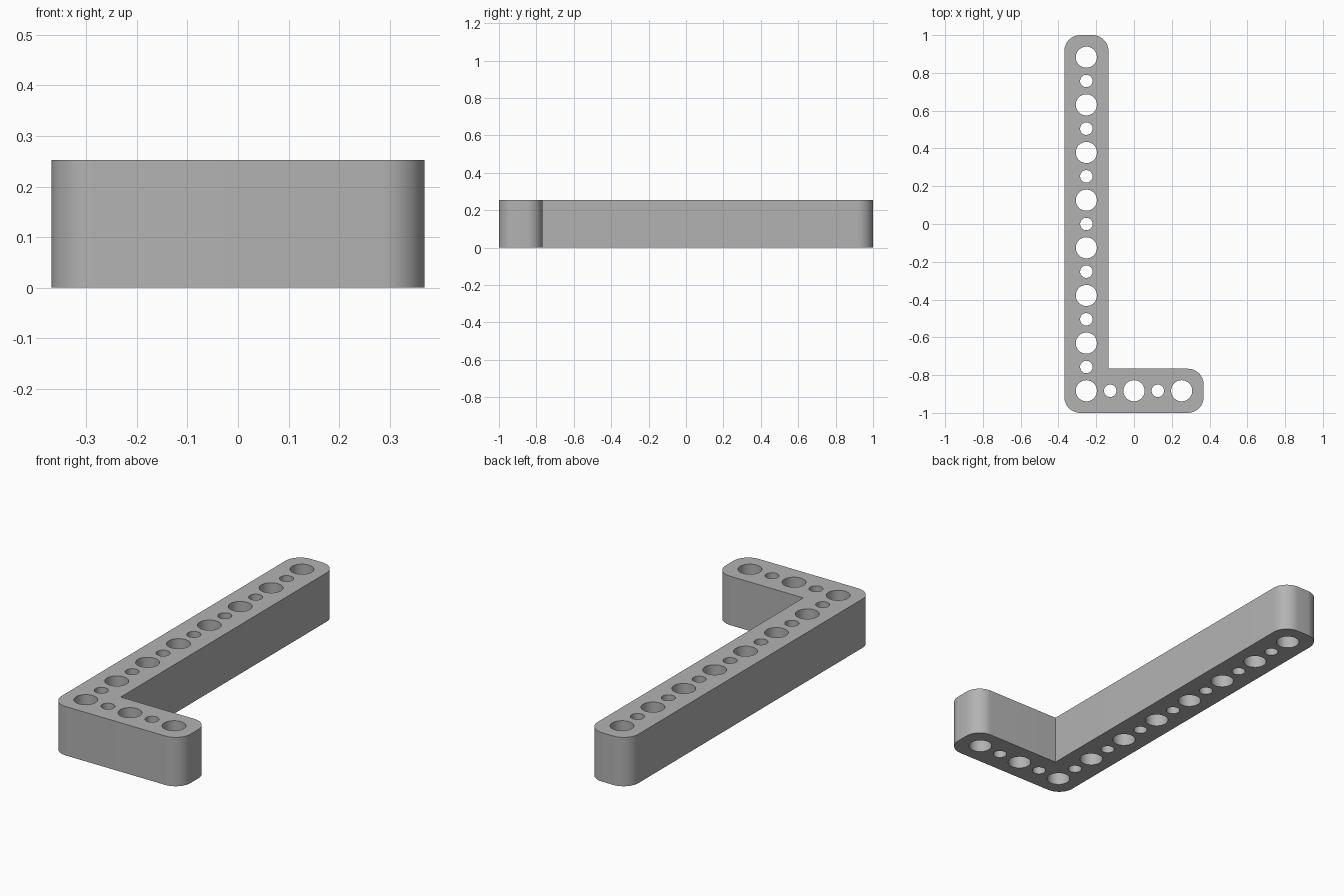
import bpy, bmesh, math
from mathutils import Vector

cube = bpy.data.objects.get("Cube")
if cube:
    bpy.data.objects.remove(cube, do_unlink=True)

HALF_X, HEIGHT, WIDTH = 0.369, 0.253, 0.234
CORNER = 0.085
PITCH = 0.2523
BIG, SMALL = 0.056, 0.033

grey = bpy.data.materials.new("grey plastic")
grey.use_nodes = True
colour = (0.45, 0.45, 0.45, 1)
grey.diffuse_color = colour
grey.node_tree.nodes["Principled BSDF"].inputs["Base Color"].default_value = colour


def arc(cx, cy, r, start, sweep, steps):
    return [(cx + r * math.cos(start + sweep * i / steps),
             cy + r * math.sin(start + sweep * i / steps)) for i in range(steps + 1)]


# L-shaped outline: (corner x, corner y, direction towards the inside, arc start in quarter turns)
inner = (-HALF_X + WIDTH, -1 + WIDTH)
corners = [(-HALF_X, -1, 1, 1, 2), (HALF_X, -1, -1, 1, 3),
           (HALF_X, inner[1], -1, -1, 0), None,
           (inner[0], 1, -1, -1, 0), (-HALF_X, 1, 1, -1, 1)]
outline = []
for c in corners:
    if c is None:
        outline.append(inner)
    else:
        x, y, dx, dy, q = c
        outline += arc(x + dx * CORNER, y + dy * CORNER, CORNER,
                       q * math.pi / 2, math.pi / 2, 12)

# Alternating large and small holes along both arms
x0, y0 = -PITCH, -1 + WIDTH / 2
holes = [(x0, y0 + i * PITCH / 2, SMALL if i % 2 else BIG) for i in range(15)]
holes += [(x0 + i * PITCH / 2, y0, SMALL if i % 2 else BIG) for i in range(1, 5)]
loops = [outline] + [arc(x, y, r, 0, math.tau, 40)[:-1] for x, y, r in holes]

# Filled flat curve extruded to full height
curve = bpy.data.curves.new("beam_profile", 'CURVE')
curve.dimensions = '2D'
curve.fill_mode = 'BOTH'
curve.extrude = HEIGHT / 2
for loop in loops:
    spline = curve.splines.new('POLY')
    spline.points.add(len(loop) - 1)
    for point, (x, y) in zip(spline.points, loop):
        point.co = (x, y, 0, 1)
    spline.use_cyclic_u = True

beam = bpy.data.objects.new("angled_beam", curve)
bpy.context.collection.objects.link(beam)
bpy.ops.object.select_all(action='DESELECT')
beam.select_set(True)
bpy.context.view_layer.objects.active = beam
bpy.ops.object.convert(target='MESH')
beam = bpy.context.object
beam.name = "angled_beam"

# Weld caps to walls and stand it on the floor
bm = bmesh.new()
bm.from_mesh(beam.data)
bmesh.ops.remove_doubles(bm, verts=bm.verts, dist=0.0001)
bmesh.ops.recalc_face_normals(bm, faces=bm.faces)
bmesh.ops.translate(bm, verts=bm.verts, vec=Vector((0, 0, HEIGHT / 2)))
bm.to_mesh(beam.data)
bm.free()
beam.data.materials.clear()
beam.data.materials.append(grey)
bpy.ops.object.shade_smooth_by_angle(angle=math.radians(30))
